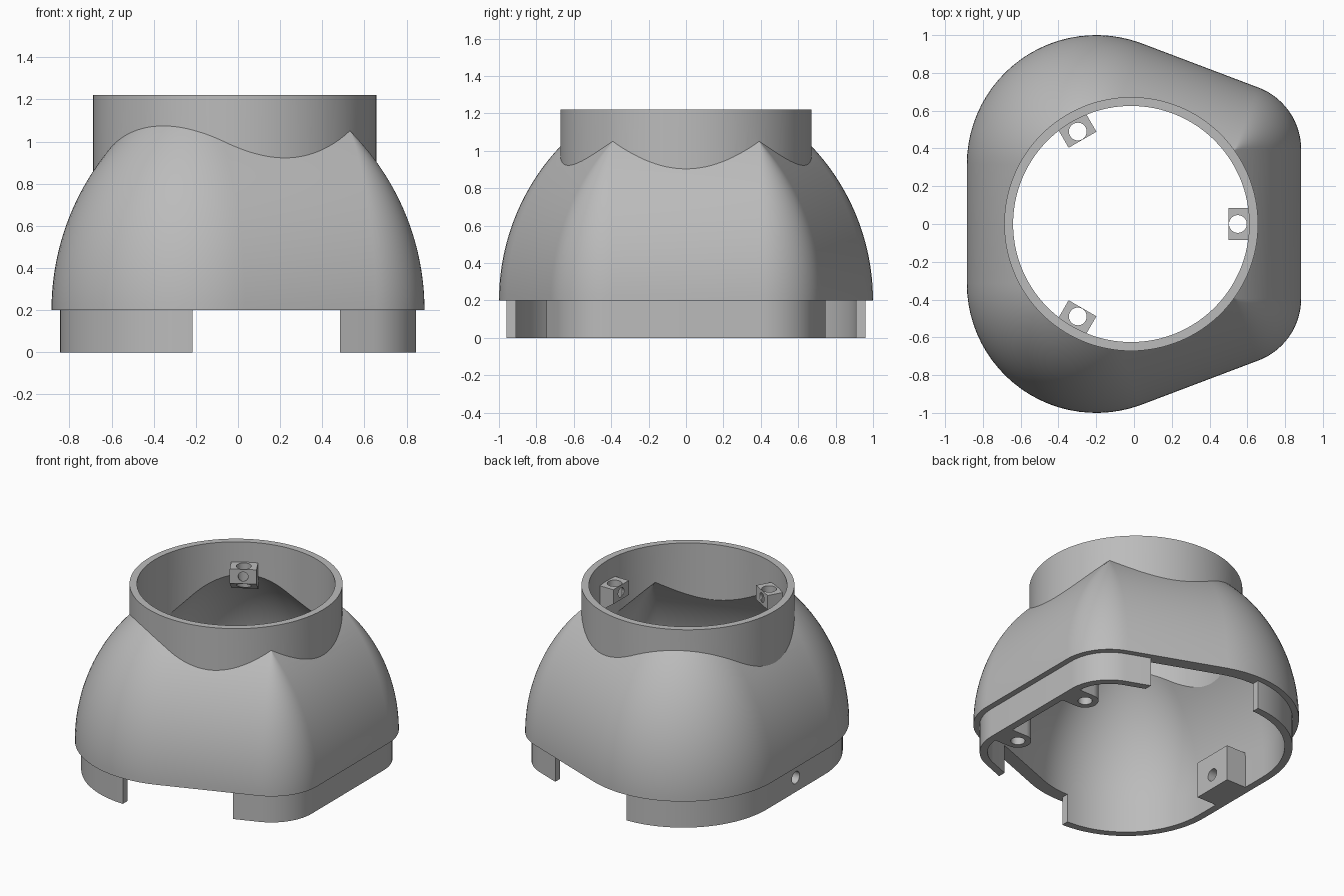
import bpy, bmesh
from math import cos, sin, pi, radians, sqrt
from mathutils import Matrix

cube = bpy.data.objects.get("Cube")
if cube:
    bpy.data.objects.remove(cube)

grey = bpy.data.materials.new("plain_grey")
grey.use_nodes = True
COLOUR = (0.5, 0.5, 0.5, 1)
grey.diffuse_color = COLOUR
grey.node_tree.nodes["Principled BSDF"].inputs["Base Color"].default_value = COLOUR

BIG, SMALL = 0.685, 0.35      # corner radii of the body outline
WALL, SKIRT = 0.09, 0.04      # shell thickness and skirt inset
SEAM, DOME = 0.2, 1.2         # height of the seam, dome curve radius
AXIS = -0.015                 # x of the collar axis


def outline(inset):
    """Rounded outline, moved inward by inset; sharp once a corner runs out."""
    spare = max(inset - SMALL, 0) / cos(radians(35))
    sx = 0.885 - SMALL - spare * cos(radians(35))
    sy = 0.395 - spare * sin(radians(35))
    half = []
    for i in range(15):
        a, r = radians(70 * i / 14), max(SMALL - inset, 0.0005)
        half.append((sx + r * cos(a), sy + r * sin(a)))
    for i in range(25):
        a, r = radians(70 + 110 * i / 24), BIG - inset
        half.append((-0.2 + r * cos(a), 0.315 + r * sin(a)))
    return half + [(x, -y) for x, y in reversed(half)]


def make(name, bm):
    bmesh.ops.recalc_face_normals(bm, faces=bm.faces)
    mesh = bpy.data.meshes.new(name)
    bm.to_mesh(mesh)
    bm.free()
    mesh.materials.append(grey)
    obj = bpy.data.objects.new(name, mesh)
    bpy.context.collection.objects.link(obj)
    return obj


def loft(name, rings):
    """Solid through (inset, z) outlines."""
    bm = bmesh.new()
    loops = [[bm.verts.new((x, y, z)) for x, y in outline(i)] for i, z in rings]
    n = len(loops[0])
    for low, high in zip(loops, loops[1:]):
        for k in range(n):
            bm.faces.new((low[k], low[(k + 1) % n], high[(k + 1) % n], high[k]))
    bm.faces.new(loops[0][::-1])
    bm.faces.new(loops[-1])
    return make(name, bm)


def dome_rings(wall, top):
    radius, steps = DOME - wall, 28
    rings = []
    for i in range(steps + 1):
        h = (top - SEAM) * i / steps
        rings.append((wall + radius - sqrt(radius ** 2 - h ** 2), SEAM + h))
    return rings


def cylinder(name, x, y, low, high, r, sides=32):
    bm = bmesh.new()
    bmesh.ops.create_cone(bm, cap_ends=True, segments=sides, radius1=r, radius2=r,
                          depth=high - low)
    bmesh.ops.translate(bm, verts=bm.verts, vec=(x, y, (low + high) / 2))
    return make(name, bm)


def prism(name, profile, width):
    """Extrude an (x, z) profile along y, centred on y = 0."""
    bm = bmesh.new()
    face = bm.faces.new([bm.verts.new((x, -width / 2, z)) for x, z in profile])
    ext = bmesh.ops.extrude_face_region(bm, geom=[face])
    verts = [v for v in ext["geom"] if isinstance(v, bmesh.types.BMVert)]
    bmesh.ops.translate(bm, verts=verts, vec=(0, width, 0))
    return make(name, bm)


def box(name, x0, x1, z0, z1, width):
    return prism(name, [(x0, z0), (x1, z0), (x1, z1), (x0, z1)], width)


def rod_x(name, x0, x1, z, r):
    """Round cutter lying along x."""
    rod = cylinder(name, 0, 0, x0, x1, r)
    rod.data.transform(Matrix.Translation((0, 0, z)) @ Matrix.Rotation(pi / 2, 4, 'Y'))
    return rod


def combine(target, other, operation, keep=False):
    mod = target.modifiers.new(operation, 'BOOLEAN')
    mod.operation, mod.solver, mod.object = operation, 'EXACT', other
    bpy.context.view_layer.objects.active = target
    bpy.ops.object.modifier_apply(modifier=mod.name)
    if not keep:
        bpy.data.objects.remove(other)


# Domed body fused with the round collar, then hollowed out
shell = loft("domed_shell", dome_rings(0, 1.1))
combine(shell, cylinder("collar", AXIS, 0, 0.6, 1.22, 0.672, 128), 'UNION')
hollow = dome_rings(WALL, 1.08)
combine(shell, loft("hollow", [(WALL, SEAM - 0.1)] + hollow), 'DIFFERENCE')
combine(shell, cylinder("opening", AXIS, 0, 0.5, 1.5, 0.625, 128), 'DIFFERENCE')

# Inset skirt with a wide gap at front and back
skirt = loft("lower_skirt", [(SKIRT, 0), (SKIRT, SEAM + 0.002)])
combine(skirt, loft("skirt_hollow", [(WALL, -0.1), (WALL, 0.4)]), 'DIFFERENCE')
combine(skirt, box("gap", -0.215, 0.485, -0.1, 0.4, 3), 'DIFFERENCE')

# Block on the straight side, drilled sideways together with the skirt
block = box("side_block", -0.8, -0.645, 0, 0.25, 0.29)
drill = rod_x("side_drill", -1, -0.5, 0.1, 0.042)
combine(skirt, drill, 'DIFFERENCE', keep=True)
combine(block, drill, 'DIFFERENCE')

# Two screw bosses on the opposite side
parts = [shell, skirt, block]
for side, label in ((1, "back"), (-1, "front")):
    y = 0.33 * side
    boss = cylinder(label + "_screw_boss", 0.68, y, 0, 0.42, 0.085)
    web = box("web", 0.68, 0.8, 0, 0.42, 0.17)
    web.data.transform(Matrix.Translation((0, y, 0)))
    combine(boss, web, 'UNION')
    combine(boss, cylinder("bore", 0.68, y, -0.1, 0.3, 0.045), 'DIFFERENCE')
    parts.append(boss)

# Three drilled tabs inside the collar
for i in range(3):
    tab = prism("collar_tab_%d" % (i + 1),
                [(0.515, 0.98), (0.64, 0.89), (0.64, 1.08), (0.515, 1.08)], 0.17)
    combine(tab, cylinder("bore", 0.565, 0, 0.7, 1.3, 0.047), 'DIFFERENCE')
    combine(tab, rod_x("cross_bore", 0.4, 0.565, 1.03, 0.032), 'DIFFERENCE')
    tab.data.transform(Matrix.Translation((AXIS, 0, 0)) @ Matrix.Rotation(i * 2 * pi / 3, 4, 'Z'))
    parts.append(tab)

# Smooth the curved walls and keep the edges sharp
bpy.ops.object.select_all(action='DESELECT')
for part in parts:
    part.select_set(True)
bpy.context.view_layer.objects.active = shell
bpy.ops.object.shade_smooth_by_angle(angle=radians(30))
